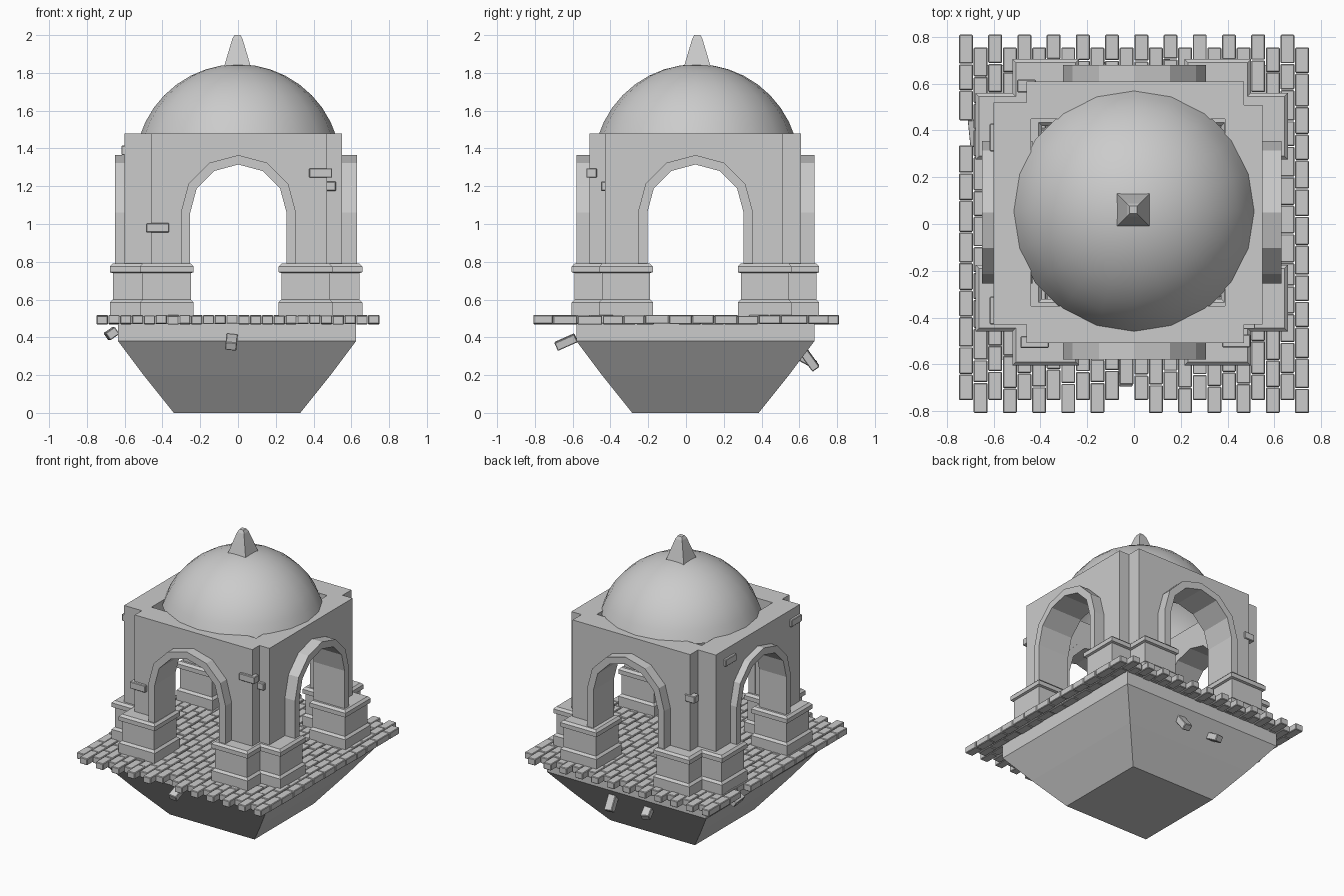
import bpy, bmesh, math, random
from mathutils import Matrix, Vector, Euler

if "Cube" in bpy.data.objects:
    bpy.data.objects.remove(bpy.data.objects["Cube"])

random.seed(4)
CX, CY = -0.01, 0.05


def finish(name, bm):
    bmesh.ops.recalc_face_normals(bm, faces=bm.faces)
    me = bpy.data.meshes.new(name)
    bm.to_mesh(me)
    bm.free()
    ob = bpy.data.objects.new(name, me)
    bpy.context.collection.objects.link(ob)
    return ob


def loft(bm, rings, cap=True):
    """Skin a list of closed point rings."""
    vs = [[bm.verts.new(p) for p in r] for r in rings]
    n = len(vs[0])
    for a, b in zip(vs, vs[1:]):
        for i in range(n):
            j = (i + 1) % n
            bm.faces.new((a[i], a[j], b[j], b[i]))
    if cap:
        bm.faces.new(vs[0][::-1])
        bm.faces.new(vs[-1])


def square(h, z, cx, cy):
    return [(cx + h * a, cy + h * b, z) for a, b in ((-1, -1), (1, -1), (1, 1), (-1, 1))]


def rect(x0, x1, y0, y1, z):
    return [(x0, y0, z), (x1, y0, z), (x1, y1, z), (x0, y1, z)]


def add_box(bm, centre, size, rot=(0, 0, 0)):
    m = Matrix.LocRotScale(Vector(centre), Euler(rot), Vector(size))
    bmesh.ops.create_cube(bm, size=1, matrix=m)


def bevel(ob, width):
    mod = ob.modifiers.new("bevel", 'BEVEL')
    mod.width = width
    mod.segments = 1


def inset(pts, d):
    """Move a counter-clockwise right-angled outline inward by d."""
    out = []
    for i, p in enumerate(pts):
        p = Vector(p)
        a = (p - Vector(pts[i - 1])).normalized()
        b = (Vector(pts[(i + 1) % len(pts)]) - p).normalized()
        out.append(p + d * (Vector((-a.y, a.x)) + Vector((-b.y, b.x))))
    return out


def arch(r, foot):
    """Arch outline in (across, z): jamb, six-sided head, jamb."""
    head = [(-r * math.cos(math.pi * i / 6), 1.06 + r * math.sin(math.pi * i / 6)) for i in range(7)]
    return [(-r, foot)] + head + [(r, foot)]


def across(pts, axis, d):
    if axis == 'Y':
        return [(CX + 0.012 + u, d, z) for u, z in pts]
    return [(d, CY + u, z) for u, z in pts]


# hanging rock base
bm = bmesh.new()
loft(bm, [square(h, z, -0.005, CY) for h, z in ((0.335, 0), (0.495, 0.2), (0.63, 0.38), (0.63, 0.475))])
finish("tapered_base", bm)

# floor of staggered bricks, two missing at the edge
bm = bmesh.new()
COLS, ROWS, W, L = 24, 13, 0.0625, 0.1205
for c in range(COLS):
    start = -0.755 if c % 2 == 0 else -0.81
    cuts = [start + L * r + (random.uniform(-0.015, 0.015) if 0 < r < ROWS else 0) for r in range(ROWS + 1)]
    for r in range(ROWS):
        if (c, r) in ((0, 9), (11, 0)):
            continue
        y0, y1 = cuts[r], cuts[r + 1]
        add_box(bm, (-0.75 + W * (c + 0.5), (y0 + y1) / 2, 0.493 + random.uniform(-0.003, 0.003)),
                (W - 0.003, y1 - y0 - 0.003, 0.046))
bevel(finish("floor_bricks", bm), 0.004)

# bricks falling from the edge
bm = bmesh.new()
for pos, rot in (((-0.67, 0.39, 0.42), (0, -0.6, 0.1)),
                 ((-0.035, -0.635, 0.375), (0.42, 0.1, 0)),
                 ((0.13, 0.655, 0.28), (-0.95, 0.1, 0)),
                 ((-0.14, 0.63, 0.285), (-0.5, 0.1, 0.2))):
    add_box(bm, pos, (0.06, 0.115, 0.046), rot)
bevel(finish("loose_bricks", bm), 0.004)

# L-shaped corner pedestals with plinth and cap mouldings
plan = [(.225, .37), (.383, .37), (.383, .225), (.668, .225), (.668, .51), (.51, .51), (.51, .655), (.225, .655)]
steps = ((.51, 0), (.585, 0), (.60, .015), (.74, .015), (.745, 0), (.775, 0), (.79, .015))
bm = bmesh.new()
for sx in (-1, 1):
    for sy in (-1, 1):
        loft(bm, [[(CX + sx * p.x, CY + sy * p.y, z) for p in inset(plan, d)] for z, d in steps])
finish("pedestals", bm)

# walls: plus-shaped plan, hollow, open arches on all four sides
outline = [(-.46, -.51), (.47, -.51), (.47, -.43), (.55, -.43), (.55, .51), (.47, .51), (.47, .61), (-.46, .61),
           (-.46, .52), (-.60, .52), (-.60, -.43), (-.46, -.43)]
bm = bmesh.new()
loft(bm, [[(x, y, z) for x, y in outline] for z in (0.78, 1.48)])
walls = finish("arched_walls", bm)

cutters = []
bm = bmesh.new()
loft(bm, [rect(-.44, .39, -.35, .45, z) for z in (0.7, 1.6)])
cutters.append(finish("room_cutter", bm))
for axis in 'XY':
    bm = bmesh.new()
    loft(bm, [across(arch(0.28, 0.7), axis, d) for d in (-0.9, 0.9)])
    cutters.append(finish("arch_cutter", bm))
for cut in cutters:
    mod = walls.modifiers.new("cut", 'BOOLEAN')
    mod.operation = 'DIFFERENCE'
    mod.solver = 'EXACT'
    mod.object = cut
dg = bpy.context.evaluated_depsgraph_get()
solid = bpy.data.meshes.new_from_object(walls.evaluated_get(dg))
walls.modifiers.clear()
walls.data = solid
for cut in cutters:
    bpy.data.objects.remove(cut)

# projecting arch surrounds
ring = arch(0.305, 0.785) + arch(0.255, 0.785)[::-1]
bm = bmesh.new()
for axis, d0, d1 in (('Y', -.58, -.345), ('Y', .445, .68), ('X', -.65, -.435), ('X', .385, .63)):
    loft(bm, [across(ring, axis, d) for d in (d0, d1)])
finish("arch_surrounds", bm)

# single bricks standing proud of the walls
bm = bmesh.new()
for pos, size in (((-.425, -.505, .98), (.122, .05, .05)), ((.437, -.50, 1.27), (.122, .055, .05)),
                  ((.49, -.43, 1.2), (.057, .04, .05)), ((-.59, -.37, 1.39), (.055, .12, .05)),
                  ((-.59, .37, 1.39), (.055, .12, .05)), ((-.46, .59, 1.165), (.08, .055, .05))):
    add_box(bm, pos, size)
bevel(finish("wall_bricks", bm), 0.004)

# dome cap, 20 sides
R, ZC, N = 0.546, 1.30, 20
bm = bmesh.new()
rings = []
for k in range(8):
    a = math.radians(17 + 73 * k / 8)
    rings.append([(R * math.cos(a) * math.cos(2 * math.pi * (i + .0) / N), 0.055 + R * math.cos(a) * math.sin(2 * math.pi * i / N),
                   ZC + R * math.sin(a)) for i in range(N)])
loft(bm, rings, cap=False)
top = bm.verts.new((0, 0.055, ZC + R))
bm.verts.ensure_lookup_table()
last = bm.verts[7 * N:8 * N]
for i in range(N):
    bm.faces.new((last[i], last[(i + 1) % N], top))
dome = finish("dome", bm)
bpy.context.view_layer.objects.active = dome
dome.select_set(True)
bpy.ops.object.shade_smooth_by_angle(angle=math.radians(40))

# square finial
bm = bmesh.new()
loft(bm, [square(h, z, -0.003, 0.06) for h, z in ((.07, 1.835), (.045, 1.92), (.027, 1.98), (.016, 2.0))])
finish("finial", bm)
